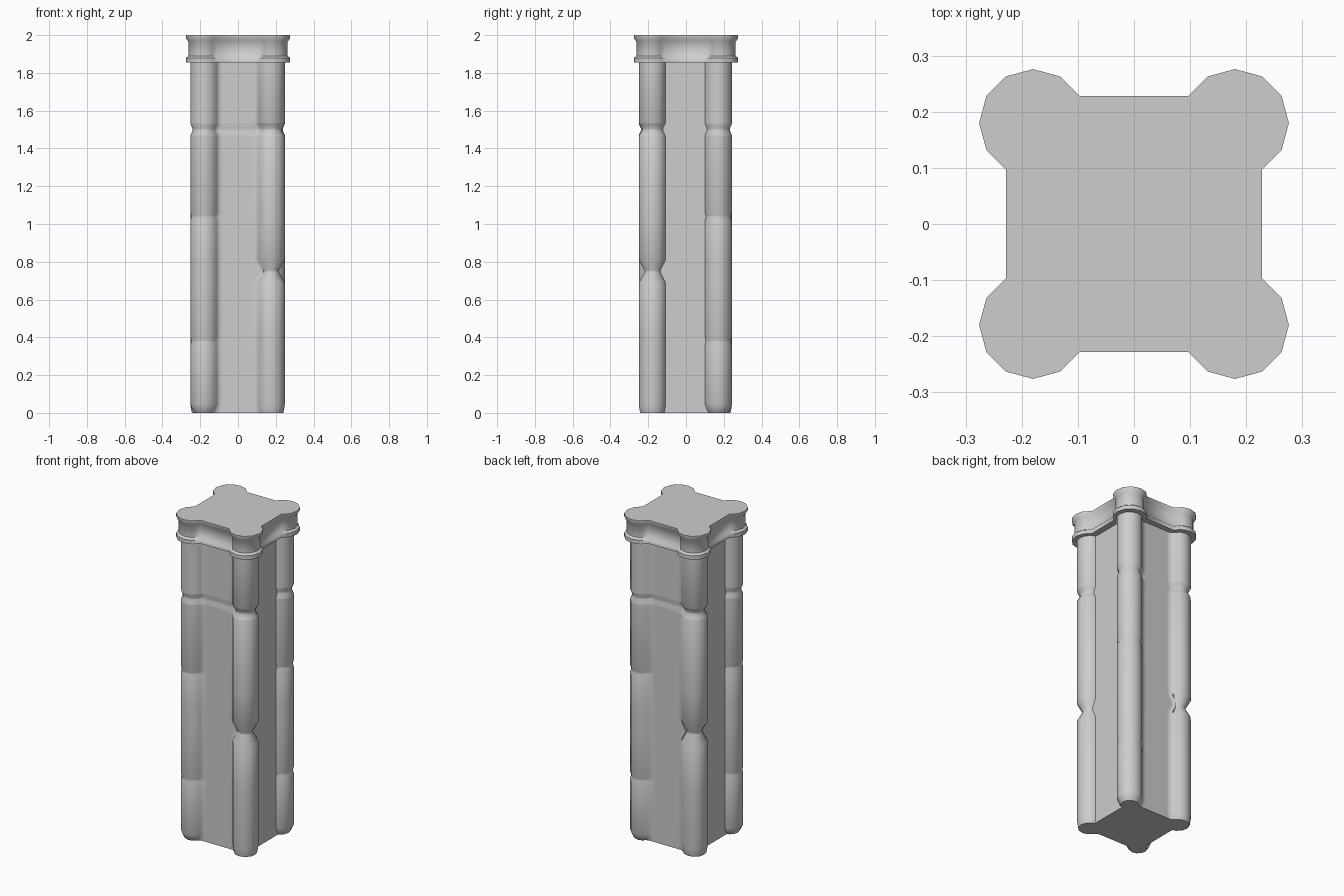
import bpy
import bmesh
import math

cube = bpy.data.objects.get("Cube")
if cube:
    bpy.data.objects.remove(cube, do_unlink=True)

stone = bpy.data.materials.new("grey stone")
stone.use_nodes = True
GREY = (0.61, 0.61, 0.61, 1)
stone.diffuse_color = GREY
stone.node_tree.nodes["Principled BSDF"].inputs["Base Color"].default_value = GREY

CORNERS = [(1, 1), (-1, 1), (-1, -1), (1, -1)]


def arc(cx, cy, r):
    """Outer part of a twelve-sided column outline."""
    angles = [math.radians(d) for d in range(-60, 151, 30)]
    return [(cx + r * math.cos(a), cy + r * math.sin(a)) for a in angles]


def place(pts, sx, sy):
    """Mirror a corner outline into its quadrant, keeping the winding."""
    pts = [(sx * x, sy * y) for x, y in pts]
    return pts if sx == sy else pts[::-1]


def loft(name, rings, smooth_angle):
    """Skin a list of (z, outline) rings and close both ends."""
    bm = bmesh.new()
    loops = [[bm.verts.new((x, y, z)) for x, y in pts] for z, pts in rings]
    n = len(loops[0])
    for low, high in zip(loops, loops[1:]):
        for i in range(n):
            j = (i + 1) % n
            bm.faces.new((low[i], low[j], high[j], high[i]))
    bm.faces.new(loops[0][::-1])
    bm.faces.new(loops[-1])
    bmesh.ops.recalc_face_normals(bm, faces=bm.faces)
    mesh = bpy.data.meshes.new(name)
    bm.to_mesh(mesh)
    bm.free()
    mesh.materials.append(stone)
    obj = bpy.data.objects.new(name, mesh)
    bpy.context.collection.objects.link(obj)
    bpy.ops.object.select_all(action='DESELECT')
    obj.select_set(True)
    bpy.context.view_layer.objects.active = obj
    bpy.ops.object.shade_smooth_by_angle(angle=math.radians(smooth_angle))


# Worn grooves around the columns: height, depth, half width
PINCHED = [(1.5, 0.016, 0.035), (0.75, 0.03, 0.06)]
CHIPPED = [(1.5, 0.011, 0.03), (1.04, 0.005, 0.02), (0.38, 0.004, 0.02)]
PANEL_SEAM = [(1.5, 0.006, 0.03)]
FLOOR = 0.006


def wear(z, notches):
    total = 0
    for height, depth, width in notches:
        t = (width - abs(z - height)) / (width - FLOOR)
        total += depth * max(0, min(1, t))
    return total


def foot(z, size):
    """Rounding at the bottom of a column."""
    return size * max(0, 1 - z / 0.045) ** 1.5


def shaft_outline(z):
    outline = []
    side = 0.19
    front = 0.193 - wear(z, PANEL_SEAM)
    for sx, sy in CORNERS:
        chipped = sx == sy
        notches = CHIPPED if chipped else PINCHED
        r = 0.073 - wear(z, notches) - foot(z, 0.022 if chipped else 0.008)
        cx = 0.175 if sx > 0 else 0.179
        cy = 0.17 if sy > 0 else 0.177
        # Crisp corner against the side panel, soft one against the front panel
        edge = cx - 0.95 * r
        pts = [(side, cy - 0.95 * r)] + arc(cx, cy, r)
        pts += [(edge, front + 0.01), (edge - 0.012, front), (edge - 0.03, front)]
        outline += place(pts, sx, sy)
    return outline


# Shaft with four corner columns
levels = {0, 0.015, 0.045, 1.86}
for height, depth, width in PINCHED + CHIPPED:
    levels |= {height + s * w for s in (-1, 1) for w in (width, FLOOR)}
loft("pillar_shaft", [(z, shaft_outline(z)) for z in sorted(levels)], 46)

# Cap with a flange above and below a narrower neck: height, inset
CAP = [(1.855, 0), (1.88, 0), (1.89, 0.014), (1.965, 0.014), (1.982, 0), (2.0, 0)]
cap_rings = []
for z, inset in CAP:
    panel = 0.228 - inset * 0.7
    outline = []
    for sx, sy in CORNERS:
        pts = arc(0.18, 0.18, 0.096 - inset)
        pts[0] = (panel, pts[0][1])
        pts[-1] = (pts[-1][0], panel)
        outline += place(pts, sx, sy)
    cap_rings.append((z, outline))
loft("pillar_cap", cap_rings, 50)
